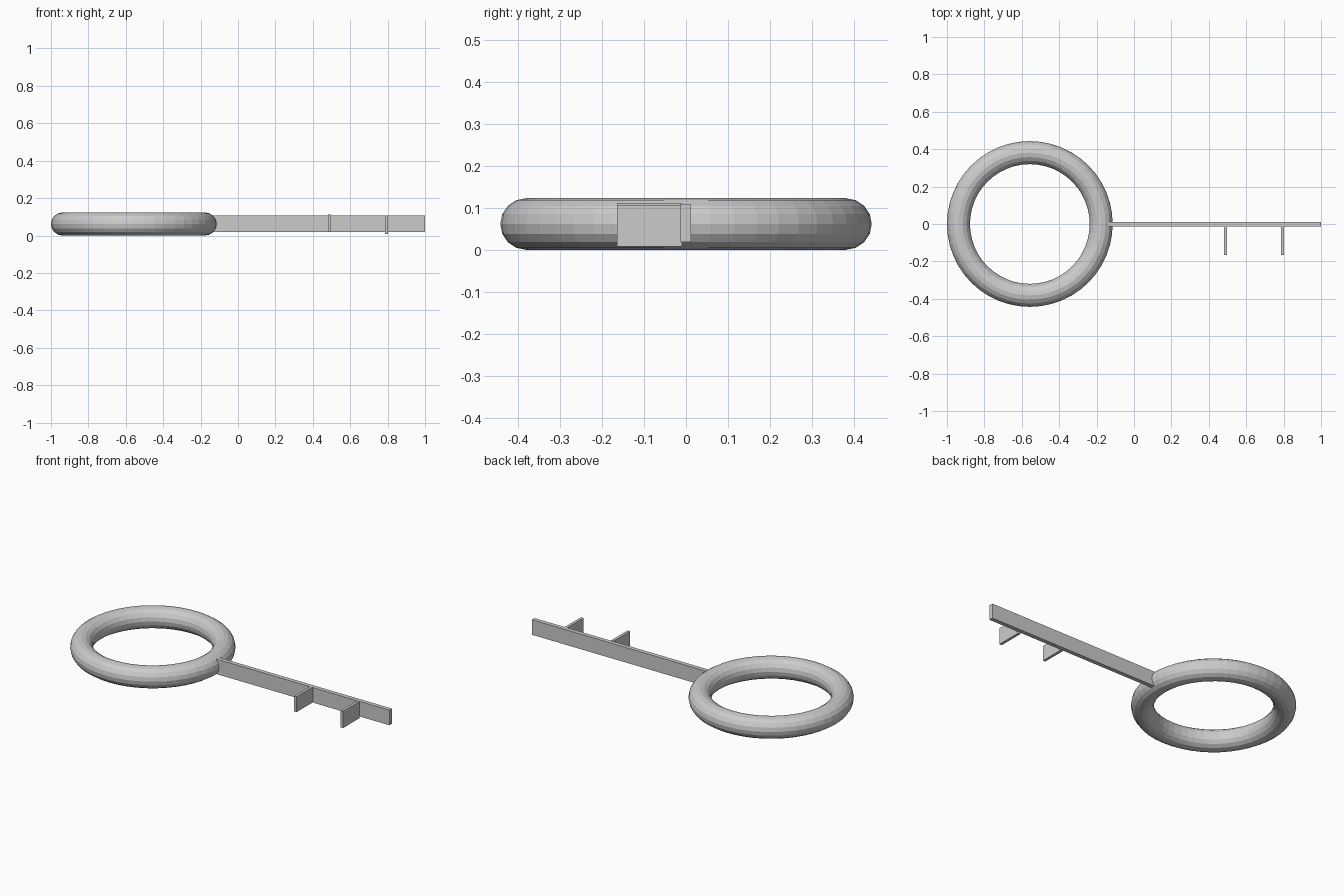
import bpy
import bmesh
from math import cos, sin, tau

if "Cube" in bpy.data.objects:
    bpy.data.objects.remove(bpy.data.objects["Cube"])

# One plain grey metal
GREY = (0.6, 0.6, 0.6, 1)
metal = bpy.data.materials.new("grey metal")
metal.use_nodes = True
metal.diffuse_color = GREY
metal.node_tree.nodes["Principled BSDF"].inputs["Base Color"].default_value = GREY


def finish(name, bm):
    bmesh.ops.recalc_face_normals(bm, faces=bm.faces)
    mesh = bpy.data.meshes.new(name)
    bm.to_mesh(mesh)
    bm.free()
    mesh.materials.append(metal)
    obj = bpy.data.objects.new(name, mesh)
    bpy.context.collection.objects.link(obj)
    return obj


def box(name, low, high):
    bm = bmesh.new()
    bmesh.ops.create_cube(bm, size=1)
    for v in bm.verts:
        v.co = [a + (c + 0.5) * (b - a) for a, b, c in zip(low, high, v.co)]
    return finish(name, bm)


def ring(name, centre, major, minor, around, section):
    bm = bmesh.new()
    loops = []
    for i in range(around):
        a = tau * i / around
        loop = []
        for j in range(section):
            b = tau * j / section
            r = major + minor * cos(b)
            loop.append(bm.verts.new((centre[0] + r * cos(a),
                                      centre[1] + r * sin(a),
                                      centre[2] + minor * sin(b))))
        loops.append(loop)
    for i in range(around):
        near, far = loops[i], loops[(i + 1) % around]
        for j in range(section):
            k = (j + 1) % section
            bm.faces.new((near[j], far[j], far[k], near[k]))
    return finish(name, bm)


# Round handle
ring("handle_ring", (-0.557, 0, 0.0615), 0.3815, 0.0615, 48, 16)

# Flat shaft running out from the ring
box("shaft", (-0.135, -0.013, 0.019), (1, 0.012, 0.108))

# Two teeth on the front side of the shaft
box("inner_tooth", (0.482, -0.165, 0.02), (0.498, -0.01, 0.111))
box("outer_tooth", (0.787, -0.165, 0.008), (0.803, -0.01, 0.107))
